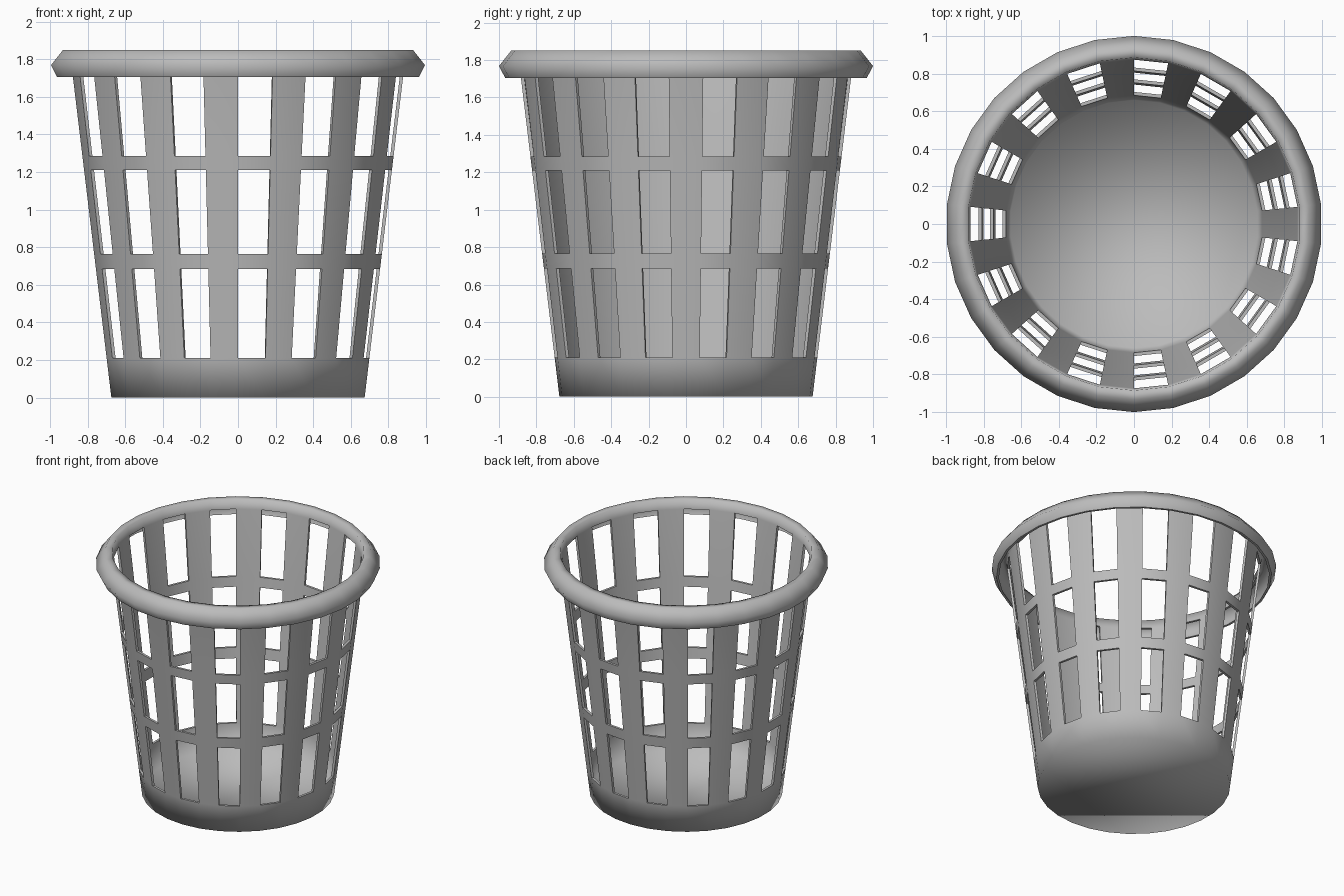
import bpy
import bmesh
from math import sin, cos, pi

if "Cube" in bpy.data.objects:
    bpy.data.objects.remove(bpy.data.objects["Cube"], do_unlink=True)

SIDES = 30
THICK = 0.018
SLOT_ROWS = (1, 3, 5)


def wall_radius(z):
    return 0.677 + 0.1206 * z


# Matching outer and inner profiles: tapered wall, then the hollow turned-over lip
levels = [0, 0.21, 0.685, 0.765, 1.21, 1.285, 1.78]
outer = [(wall_radius(z), z) for z in levels]
inner = [(wall_radius(z) - THICK, max(z, THICK)) for z in levels]
outer += [(0.9, 1.83), (0.925, 1.83), (0.978, 1.768), (0.95, 1.705)]
inner += [(0.885, 1.85), (0.935, 1.85), (1.0, 1.768), (0.967, 1.705)]

bm = bmesh.new()


def ring(r, z):
    angles = [pi / 2 - 2 * pi * i / SIDES for i in range(SIDES)]
    return [bm.verts.new((r * cos(a), r * sin(a), z)) for a in angles]


def sharp_face(*verts):
    for edge in bm.faces.new(verts).edges:
        edge.smooth = False


out_rings = [ring(*p) for p in outer]
in_rings = [ring(*p) for p in inner]
last = len(outer) - 1

# Wall and lip skins, with every other side left open in the slot rows
for row in range(last):
    for i in range(SIDES):
        j = (i + 1) % SIDES
        a, b, c, d = [(s[row][i], s[row][j], s[row + 1][j], s[row + 1][i])
                      for s in (out_rings, in_rings)][0]
        e, f, g, h = (in_rings[row][i], in_rings[row][j],
                      in_rings[row + 1][j], in_rings[row + 1][i])
        if row in SLOT_ROWS and i % 2 == 0:
            # Four walls through the thickness of the slot
            for p, q, r, s in ((a, b, f, e), (b, c, g, f),
                               (c, d, h, g), (d, a, e, h)):
                sharp_face(p, q, r, s)
        else:
            bm.faces.new((a, b, c, d))
            bm.faces.new((h, g, f, e))

# Lower edge of the lip
for i in range(SIDES):
    j = (i + 1) % SIDES
    sharp_face(out_rings[last][i], out_rings[last][j],
               in_rings[last][j], in_rings[last][i])

# Underside and inside floor
bm.faces.new(out_rings[0])
bm.faces.new(in_rings[0])
for face in bm.faces:
    face.smooth = True
bmesh.ops.recalc_face_normals(bm, faces=bm.faces)

mesh = bpy.data.meshes.new("slatted_basket")
bm.to_mesh(mesh)
bm.free()

# The inside floor and walls belong to the same closed shell
basket = bpy.data.objects.new("slatted_basket", mesh)
bpy.context.collection.objects.link(basket)

grey = bpy.data.materials.new("plain_grey")
grey.use_nodes = True
colour = (0.5, 0.5, 0.5, 1)
grey.diffuse_color = colour
grey.node_tree.nodes["Principled BSDF"].inputs["Base Color"].default_value = colour
mesh.materials.append(grey)
